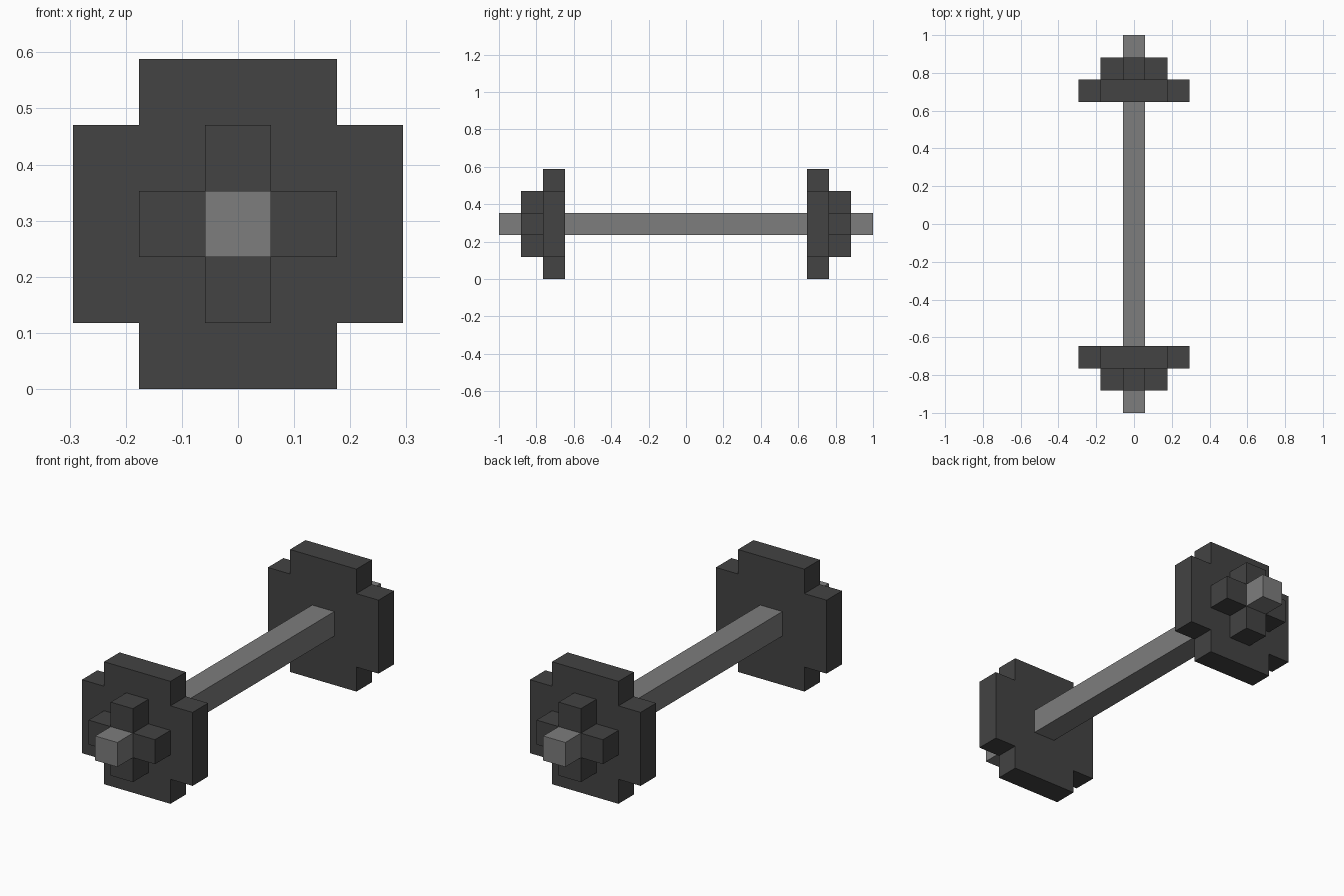
import bpy
import bmesh

if "Cube" in bpy.data.objects:
    bpy.data.objects.remove(bpy.data.objects["Cube"], do_unlink=True)

U = 2 / 17           # one block
AXIS_Z = 2.5 * U     # height of the bar's centre line


def make_material(name, value):
    mat = bpy.data.materials.new(name)
    mat.use_nodes = True
    color = (value, value, value, 1)
    mat.diffuse_color = color
    mat.node_tree.nodes["Principled BSDF"].inputs["Base Color"].default_value = color
    return mat


dark_iron = make_material("dark iron", 0.056)
grey_steel = make_material("grey steel", 0.205)


def cross_profile(outer, inner):
    """Square outline with its corners notched, in blocks."""
    corner = [(outer, inner), (inner, inner), (inner, outer)]
    points = []
    for _ in range(4):
        points += corner
        corner = [(-z, x) for x, z in corner]
    return points


def square_profile(half):
    return [(half, half), (-half, half), (-half, -half), (half, -half)]


def extrude_along_y(name, profile, y_start, y_end, mat):
    bm = bmesh.new()
    verts = [bm.verts.new((x * U, y_start * U, z * U + AXIS_Z)) for x, z in profile]
    face = bm.faces.new(verts)
    grown = bmesh.ops.extrude_face_region(bm, geom=[face], use_keep_orig=True)
    moved = [v for v in grown["geom"] if isinstance(v, bmesh.types.BMVert)]
    bmesh.ops.translate(bm, verts=moved, vec=(0, (y_end - y_start) * U, 0))
    bmesh.ops.recalc_face_normals(bm, faces=bm.faces)
    mesh = bpy.data.meshes.new(name)
    bm.to_mesh(mesh)
    bm.free()
    mesh.materials.append(mat)
    obj = bpy.data.objects.new(name, mesh)
    bpy.context.collection.objects.link(obj)
    return obj


# Square bar running the whole length
extrude_along_y("bar", square_profile(0.5), -8.5, 8.5, grey_steel)

# Notched weight plate and small cross collar at each end
for side, label in ((-1, "front"), (1, "back")):
    extrude_along_y(label + "_weight_plate", cross_profile(2.5, 1.5),
                    side * 5.5, side * 6.5, dark_iron)
    extrude_along_y(label + "_collar", cross_profile(1.5, 0.5),
                    side * 6.5, side * 7.5, dark_iron)
